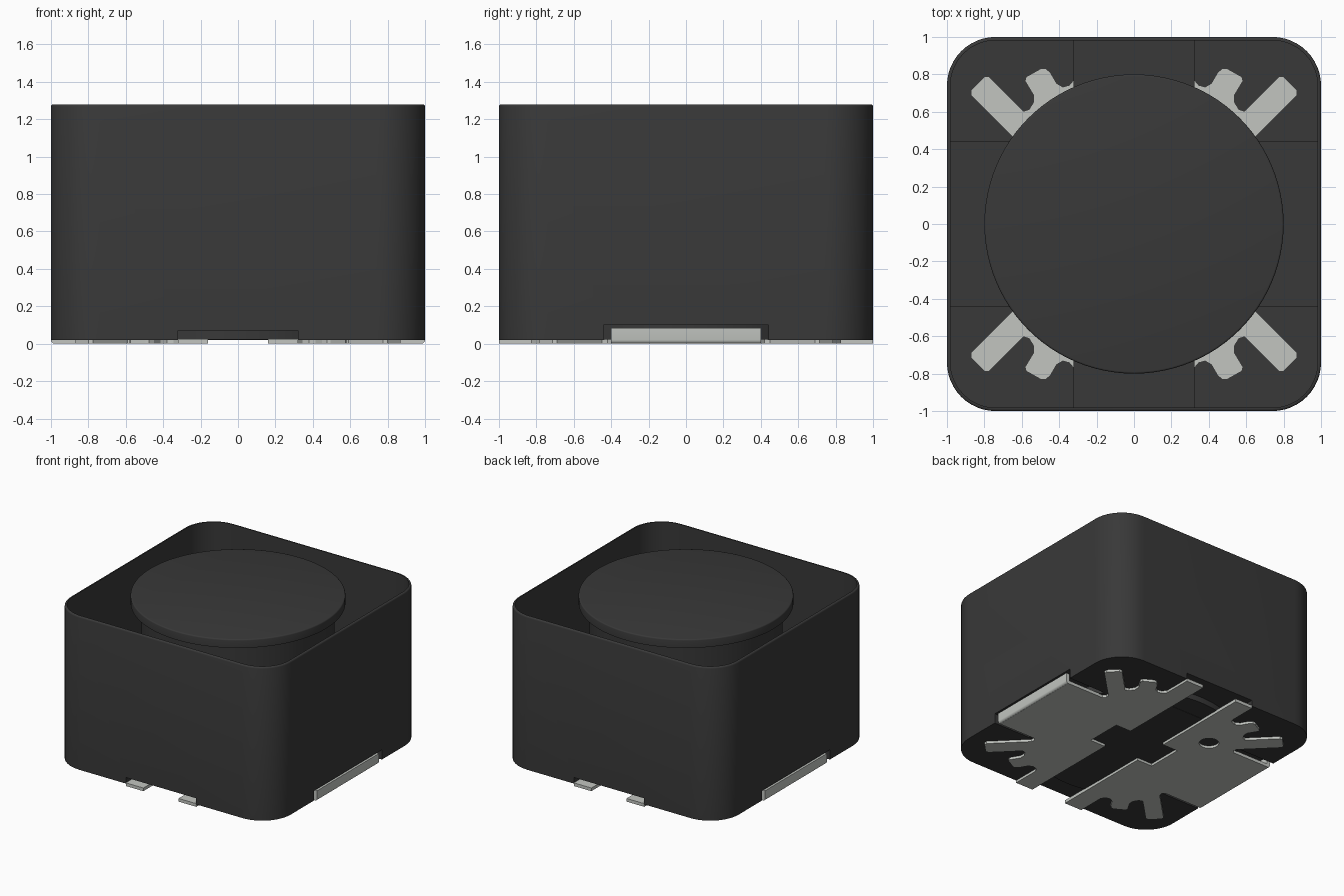
import bpy, bmesh, math
from mathutils import Matrix

cube = bpy.data.objects.get("Cube")
if cube:
    bpy.data.objects.remove(cube, do_unlink=True)


def material(name, color):
    mat = bpy.data.materials.new(name)
    mat.use_nodes = True
    mat.diffuse_color = color
    mat.node_tree.nodes["Principled BSDF"].inputs["Base Color"].default_value = color
    return mat


FERRITE = material("dark ferrite", (0.04, 0.04, 0.04, 1))
METAL = material("tinned metal", (0.54, 0.56, 0.53, 1))


def finish(name, bm, mat):
    bmesh.ops.recalc_face_normals(bm, faces=bm.faces)
    mesh = bpy.data.meshes.new(name)
    bm.to_mesh(mesh)
    bm.free()
    mesh.materials.append(mat)
    obj = bpy.data.objects.new(name, mesh)
    bpy.context.collection.objects.link(obj)
    return obj


def prism(name, outline, z0, z1, mat, bevel=0):
    """Extrude a flat outline upwards, optionally rounding the top edge."""
    bm = bmesh.new()
    face = bm.faces.new([bm.verts.new((x, y, z0)) for x, y in outline])
    made = bmesh.ops.extrude_face_region(bm, geom=[face])["geom"]
    for v in made:
        if isinstance(v, bmesh.types.BMVert):
            v.co.z = z1
    if bevel:
        rim = [e for e in bm.edges if all(v.co.z == v.co.z and abs(v.co.z - z1) < 1e-5 for v in e.verts)]
        bmesh.ops.bevel(bm, geom=rim, offset=bevel, segments=3, profile=0.5, affect='EDGES')
    return finish(name, bm, mat)


def box(name, x0, x1, y0, y1, z0, z1, mat=FERRITE):
    return prism(name, [(x0, y0), (x1, y0), (x1, y1), (x0, y1)], z0, z1, mat)


def rounded_square(half, radius, steps=12):
    pts = []
    for k in range(4):
        a0 = k * math.pi / 2
        cx = (half - radius) * (1 if k in (0, 3) else -1)
        cy = (half - radius) * (1 if k < 2 else -1)
        for i in range(steps + 1):
            a = a0 + i * math.pi / 2 / steps
            pts.append((cx + radius * math.cos(a), cy + radius * math.sin(a)))
    return pts


def circle(radius, cx=0, cy=0, n=96):
    return [(cx + radius * math.cos(2 * math.pi * i / n),
             cy + radius * math.sin(2 * math.pi * i / n)) for i in range(n)]


def activate(obj):
    bpy.ops.object.select_all(action='DESELECT')
    obj.select_set(True)
    bpy.context.view_layer.objects.active = obj


def cut(obj, cutter):
    cutter.hide_render = True
    mod = obj.modifiers.new("cut", 'BOOLEAN')
    mod.operation, mod.solver, mod.object = 'DIFFERENCE', 'EXACT', cutter
    activate(obj)
    bpy.ops.object.modifier_apply(modifier=mod.name)
    bpy.data.objects.remove(cutter, do_unlink=True)


def smooth(obj):
    activate(obj)
    bpy.ops.object.shade_smooth_by_angle(angle=math.radians(35))


# Notches in the bottom edge: (axis is x, half width, height)
NOTCHES = [(True, 0.44, 0.10), (False, 0.32, 0.07)]


def notch_box(along_x, side, half, inner, outer, z0, z1):
    lo, hi = sorted((side * inner, side * outer))
    if along_x:
        return box("notch", lo, hi, -half, half, z0, z1)
    return box("notch", -half, half, lo, hi, z0, z1)


# Open-topped shield with a thin wall, a thin floor and roofed notches
shield = prism("shield", rounded_square(1, 0.26), 0.02, 1.28, FERRITE, 0.012)
cavity = prism("cavity", rounded_square(0.982, 0.242), 0.024, 1.5, FERRITE)
for along_x, half, height in NOTCHES:
    for side in (1, -1):
        cut(cavity, notch_box(along_x, side, half + 0.004, 0.6, 1.1, -0.1, height + 0.004))
cut(shield, cavity)
for along_x, half, height in NOTCHES:
    for side in (1, -1):
        cut(shield, notch_box(along_x, side, half, 0.61, 1.2, -0.1, height))
smooth(shield)

# Drum core: two flanges around a winding
smooth(prism("core_top_flange", circle(0.8), 1.21, 1.28, FERRITE, 0.01))
smooth(prism("core_winding", circle(0.72), 0.1, 1.215, FERRITE))
smooth(prism("core_bottom_flange", circle(0.79), 0.022, 0.11, FERRITE))

# Contact plates: half outline with a tab and two fingers, mirrored in y
HALF = [(0.30, 0.15), (0.16, 0.15), (0.16, 1.0), (0.32, 1.0), (0.32, 0.77),
        (0.345, 0.74), (0.38, 0.73), (0.415, 0.75), (0.45, 0.81), (0.475, 0.83), (0.495, 0.83),
        (0.575, 0.785), (0.58, 0.765), (0.535, 0.69), (0.535, 0.65), (0.56, 0.61), (0.59, 0.60),
        (0.775, 0.785), (0.80, 0.785), (0.87, 0.715), (0.87, 0.69),
        (0.63, 0.45), (0.625, 0.42), (0.645, 0.40), (0.985, 0.40)]
OUTLINE = HALF + [(x, -y) for x, y in reversed(HALF)]

for side, label in ((1, "left"), (-1, "right")):
    plate = prism(label + "_contact_plate", [(side * x, y) for x, y in OUTLINE], 0, 0.026, METAL)
    if side < 0:
        cut(plate, prism("hole", circle(0.075, -0.41, 0.39, 32), -0.1, 0.1, METAL))

    # Upturned terminal with a rounded bend
    bm = bmesh.new()
    bmesh.ops.create_cube(bm, size=1, matrix=Matrix.Translation((side * 0.985, 0, 0.0425))
                          @ Matrix.Diagonal((0.03, 0.8, 0.085, 1)))
    bend = [e for e in bm.edges
            if all(v.co.z < 0.01 and abs(v.co.x) > 0.99 for v in e.verts)]
    bmesh.ops.bevel(bm, geom=bend, offset=0.02, segments=4, profile=0.5, affect='EDGES')
    smooth(finish(label + "_terminal", bm, METAL))
